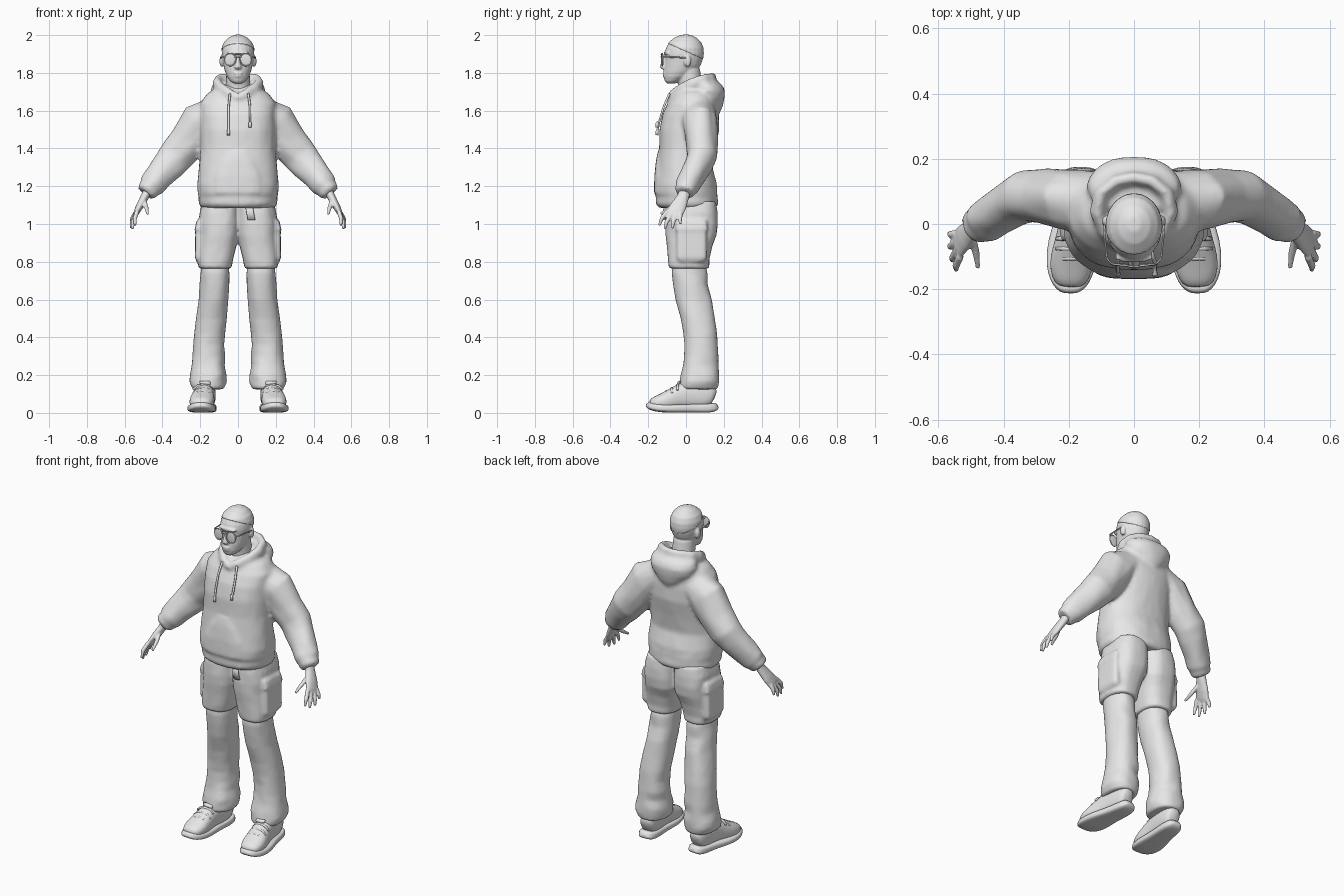
import bpy, bmesh, math
from mathutils import Vector, Matrix, noise

grey = bpy.data.materials.new("plain_grey")
grey.diffuse_color = (0.8, 0.8, 0.8, 1)


def loft(bm, rings, ref=None, n=24, power=2.0, fold=0.0, closed=False):
    """Skin rings (x, y, z, rx, ry); flat rings unless ref orients them to the path."""
    pts = [Vector(r[:3]) for r in rings]
    m, loops = len(pts), []
    for i, (p, r) in enumerate(zip(pts, rings)):
        u, v = Vector((1, 0, 0)), Vector((0, 1, 0))
        if ref:
            a = pts[(i - 1) % m] if closed else pts[max(i - 1, 0)]
            b = pts[(i + 1) % m] if closed else pts[min(i + 1, m - 1)]
            t = (b - a).normalized()
            u = t.cross(Vector(ref)).normalized()
            v = u.cross(t)
        loop = []
        for k in range(n):
            ang = 2 * math.pi * k / n
            c, s = math.cos(ang), math.sin(ang)
            d = (u * math.copysign(abs(c) ** (2 / power), c) * r[3]
                 + v * math.copysign(abs(s) ** (2 / power), s) * r[4])
            if fold:
                q = p + d
                d *= 1 + fold * noise.noise(Vector((q.x * 14, q.y * 14, q.z * 20)))
            loop.append(bm.verts.new(p + d))
        loops.append(loop)
    for i in range(m if closed else m - 1):
        a, b = loops[i], loops[(i + 1) % m]
        for k in range(n):
            j = (k + 1) % n
            bm.faces.new((a[k], a[j], b[j], b[k]))
    if not closed:
        bm.faces.new(loops[0])
        bm.faces.new(loops[-1])


def box_rings(rows):
    """Rows (z, x_min, x_max, y_front, y_back) to flat rings."""
    return [((a + b) / 2, (f + k) / 2, z, (b - a) / 2, (k - f) / 2) for z, a, b, f, k in rows]


def centred(rows):
    """Rows (z, y_front, y_back, half_width) to flat rings."""
    return box_rings([(z, -w, w, f, k) for z, f, k, w in rows])


def ball(bm, loc, size):
    bmesh.ops.create_uvsphere(bm, u_segments=20, v_segments=12, radius=1,
                              matrix=Matrix.Translation(loc) @ Matrix.Diagonal((*size, 1)))


def finish(name, bm, mirror=False, voxel=0.0, smooth=4, subsurf=0):
    bmesh.ops.recalc_face_normals(bm, faces=bm.faces[:])
    me = bpy.data.meshes.new(name)
    bm.to_mesh(me)
    bm.free()
    me.materials.append(grey)
    for p in me.polygons:
        p.use_smooth = True
    ob = bpy.data.objects.new(name, me)
    bpy.context.collection.objects.link(ob)
    if mirror:
        ob.modifiers.new("Mirror", 'MIRROR').use_mirror_merge = False
    if voxel:
        r = ob.modifiers.new("Fuse", 'REMESH')
        r.mode, r.voxel_size, r.use_smooth_shade = 'VOXEL', voxel, True
        s = ob.modifiers.new("Smooth", 'SMOOTH')
        s.factor, s.iterations = 0.5, smooth
    if subsurf:
        s = ob.modifiers.new("Subdivision", 'SUBSURF')
        s.levels = s.render_levels = subsurf
    return ob


# head: skull, neck, nose, lips, brow and ears fused
skull = [(1.743, -.10, -.06, .02), (1.755, -.112, -.03, .04), (1.78, -.118, .02, .058),
         (1.81, -.117, .055, .07), (1.84, -.114, .078, .077), (1.87, -.111, .088, .082),
         (1.90, -.113, .092, .086), (1.93, -.106, .09, .084), (1.96, -.09, .078, .072),
         (1.985, -.058, .052, .047), (2.0, -.02, .02, .017)]
bm = bmesh.new()
loft(bm, centred(skull))
loft(bm, [(0, .035, 1.62, .075, .07), (0, .025, 1.72, .064, .064), (0, .012, 1.82, .062, .062)])
loft(bm, [(0, -.108, 1.885, .009, .01), (0, -.122, 1.85, .012, .012),
          (0, -.125, 1.828, .019, .014), (0, -.116, 1.818, .012, .008)])
ball(bm, (0, -.113, 1.797), (.026, .013, .007))
ball(bm, (0, -.111, 1.783), (.023, .013, .007))
ball(bm, (0, -.102, 1.905), (.062, .017, .01))
for s in (-1, 1):
    ball(bm, (s * .086, .008, 1.862), (.012, .019, .032))
finish("head", bm, voxel=.006, smooth=3)

# close-cropped hair: slightly larger skull cut along a sloping hairline
bm = bmesh.new()
loft(bm, centred([(z + .002, f - .003, k + .003, w + .003) for z, f, k, w in skull]))
cut = bmesh.ops.bisect_plane(bm, geom=bm.verts[:] + bm.edges[:] + bm.faces[:],
                             plane_co=(0, 0, 1.912), plane_no=(0, .45, 1), clear_inner=True)
bmesh.ops.holes_fill(bm, edges=[e for e in cut["geom_cut"] if isinstance(e, bmesh.types.BMEdge)])
finish("hair", bm, voxel=.006, smooth=2)

# sunglasses
bm = bmesh.new()
rim = []
for i in range(20):
    a = 2 * math.pi * i / 20
    x, z = .030 * math.cos(a), .033 * math.sin(a)
    rim.append((.041 + x * (1 + 3 * z), -.126 + x * .15, 1.870 + z, .003, .003))
loft(bm, rim, ref=(0, 1, 0), n=8, closed=True)
ball(bm, (.041, -.125, 1.87), (.029, .004, .032))
for z in (1.885, 1.899):
    loft(bm, [(0, -.132, z, .003, .003), (.018, -.129, z, .003, .003)], ref=(0, 0, 1), n=8)
loft(bm, [(.07, -.121, 1.885, .003, .004), (.083, -.105, 1.885, .003, .004),
          (.09, -.04, 1.882, .003, .004), (.091, .01, 1.878, .003, .004)], ref=(0, 0, 1), n=8)
finish("sunglasses", bm, mirror=True)

# hoodie: body, sleeves, front pocket, collar and hanging hood fused
bm = bmesh.new()
loft(bm, centred([(1.085, -.14, .155, .19), (1.105, -.16, .172, .207), (1.145, -.16, .168, .207),
                  (1.16, -.167, .168, .213), (1.21, -.168, .163, .216), (1.3, -.155, .14, .206),
                  (1.4, -.142, .155, .2), (1.5, -.14, .174, .2), (1.58, -.124, .174, .2),
                  (1.64, -.096, .167, .2), (1.69, -.066, .145, .165), (1.735, -.02, .12, .09)]),
     n=36, power=2.3, fold=.03)
loft(bm, [(.10, .06, 1.595, .09, .095), (.2, .075, 1.535, .115, .093), (.27, .085, 1.435, .1, .085),
          (.325, .085, 1.36, .093, .08), (.365, .07, 1.315, .088, .075), (.42, .035, 1.25, .075, .068),
          (.455, .008, 1.205, .07, .064), (.468, .0, 1.19, .058, .056), (.48, -.006, 1.175, .058, .055),
          (.49, -.01, 1.163, .048, .045)], ref=(0, 1, 0), fold=.12)
loft(bm, [(0, -.10, 1.165, .14, .07), (0, -.10, 1.25, .135, .068),
          (0, -.10, 1.33, .1, .06), (0, -.10, 1.385, .065, .049)], power=3)
loft(bm, [(0, -.082, 1.665, .022, .024), (.045, -.068, 1.685, .022, .03), (.09, -.02, 1.712, .024, .035),
          (.113, .04, 1.742, .024, .035), (.1, .095, 1.762, .022, .032), (.055, .132, 1.772, .02, .028),
          (0, .142, 1.775, .02, .026)], ref=(0, 0, 1), n=14)
loft(bm, [(0, .155, 1.575, .025, .018), (0, .145, 1.62, .08, .05), (0, .128, 1.665, .128, .075),
          (0, .12, 1.705, .145, .086), (0, .11, 1.735, .138, .084), (0, .1, 1.755, .11, .07)], fold=.05)
finish("hoodie", bm, mirror=True, voxel=.011, smooth=4)

# drawstrings with knotted ends
bm = bmesh.new()
for x, end in ((-.05, 1.47), (.064, 1.51)):
    loft(bm, [(x * .85, -.088, 1.69, .006, .006), (x, -.118, 1.62, .006, .006),
              (x, -.142, 1.54, .006, .006), (x, -.15, end + .03, .006, .006),
              (x, -.153, end + .02, .009, .009), (x, -.154, end, .008, .008)], ref=(0, 1, 0), n=10)
finish("drawstrings", bm)

# hands: palm and five fingers fused
bm = bmesh.new()
loft(bm, [(.47, .0, 1.195, .024, .03), (.493, -.015, 1.145, .022, .032), (.52, -.04, 1.095, .02, .043),
          (.538, -.06, 1.06, .015, .046), (.545, -.068, 1.045, .01, .04)], ref=(0, 1, 0), n=16)
fingers = [((.533, -.098, 1.068), (.546, -.128, 1.03), (.545, -.141, .992)),
           ((.542, -.08, 1.05), (.556, -.103, 1.01), (.558, -.113, .974)),
           ((.547, -.055, 1.045), (.562, -.068, 1.008), (.565, -.072, .976)),
           ((.545, -.03, 1.055), (.562, -.032, 1.025), (.567, -.03, 1.0)),
           ((.497, -.035, 1.125), (.485, -.085, 1.085), (.478, -.135, 1.053))]
for a, b, c in fingers:
    loft(bm, [(*a, .0125, .0125), (*b, .0115, .0115), (*c, .007, .007)], ref=(1, 0, 0), n=10)
finish("hands", bm, mirror=True, voxel=.005, smooth=2)

# trousers: wide upper section with cargo pockets
bm = bmesh.new()
loft(bm, box_rings([(1.12, -.01, .19, -.1, .16), (1.06, -.01, .203, -.105, .168), (1.0, -.01, .207, -.11, .17),
                    (.94, -.005, .208, -.106, .162), (.88, .01, .21, -.1, .14), (.81, .026, .212, -.096, .126),
                    (.78, .031, .212, -.094, .124), (.764, .034, .207, -.09, .12)]), power=2.6, fold=.04)
loft(bm, [(.195, .03, .80, .024, .07), (.198, .03, .82, .03, .08), (.196, .03, .96, .03, .08),
          (.198, .03, .97, .032, .085), (.194, .03, 1.02, .024, .08)], power=5)
finish("upper_trousers", bm, mirror=True, voxel=.01, smooth=3)

# trouser lower legs, loose towards the hem
bm = bmesh.new()
loft(bm, box_rings([(.81, .05, .195, -.07, .1), (.74, .042, .2, -.076, .11), (.68, .045, .202, -.068, .114),
                    (.6, .05, .207, -.055, .138), (.5, .058, .222, -.03, .152), (.42, .067, .232, -.012, .165),
                    (.36, .072, .238, -.008, .166), (.3, .068, .243, -.01, .172), (.25, .07, .247, -.018, .17),
                    (.2, .062, .257, -.03, .177), (.165, .06, .262, -.035, .176), (.14, .066, .25, -.035, .17),
                    (.125, .075, .24, -.03, .165)]), power=2.2, fold=.08)
finish("lower_trousers", bm, mirror=True, voxel=.01, smooth=3)

# hanging belt end
bm = bmesh.new()
loft(bm, [(.058, -.112, 1.10, .02, .006), (.064, -.116, 1.06, .02, .006),
          (.072, -.115, 1.02, .02, .006)], n=12, power=6)
finish("belt_end", bm)

# shoes: sole, upper and laces
bm = bmesh.new()
loft(bm, [(.163, .168, .042, .025, .018), (.165, .15, .027, .05, .025), (.168, .09, .024, .058, .024),
          (.178, .02, .025, .06, .023), (.19, -.06, .023, .077, .022), (.194, -.13, .024, .077, .022),
          (.196, -.175, .031, .062, .021), (.197, -.2, .04, .042, .017), (.197, -.211, .046, .02, .009)],
     ref=(0, 0, 1), power=3.5)
finish("shoe_soles", bm, mirror=True, subsurf=1)

bm = bmesh.new()
loft(bm, [(.164, .152, .08, .03, .04), (.165, .135, .09, .046, .058), (.168, .08, .095, .052, .08),
          (.175, .01, .095, .053, .075), (.181, -.035, .085, .056, .066), (.187, -.08, .07, .064, .056),
          (.192, -.125, .058, .068, .045), (.195, -.165, .05, .058, .036), (.196, -.195, .046, .038, .022)],
     ref=(0, 0, 1), power=2.4)
finish("shoe_uppers", bm, mirror=True, subsurf=1)

bm = bmesh.new()
for y, z in ((-.045, .147), (-.075, .13), (-.105, .113)):
    loft(bm, [(.135, y, z - .025, .006, .006), (.155, y, z - .004, .007, .007), (.185, y, z, .007, .007),
              (.215, y, z - .004, .007, .007), (.238, y, z - .025, .006, .006)], ref=(0, 1, 0), n=10)
loft(bm, [(.15, -.015, .14, .006, .012), (.175, -.04, .158, .03, .01), (.177, -.03, .17, .028, .008)], n=14)
finish("shoe_laces", bm, mirror=True)
